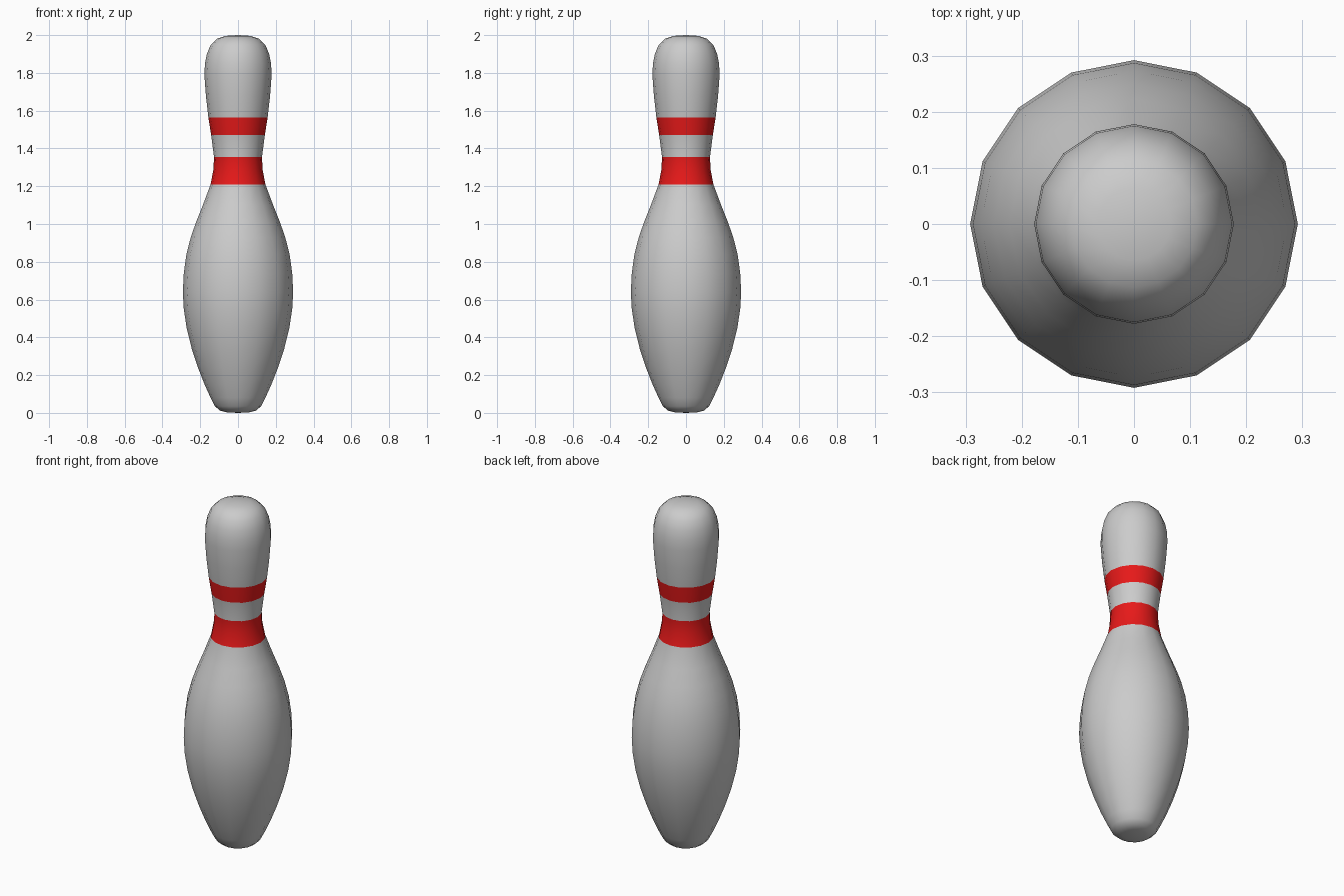
import bpy, bmesh
from math import cos, sin, pi

if "Cube" in bpy.data.objects:
    bpy.data.objects.remove(bpy.data.objects["Cube"])

SIDES = 16

# Half profile (radius, height) from base to crown
profile = [
    (0.06, 0.003), (0.095, 0.012), (0.122, 0.035), (0.145, 0.08), (0.177, 0.15),
    (0.212, 0.24), (0.245, 0.34), (0.272, 0.45), (0.287, 0.55), (0.292, 0.64),
    (0.287, 0.74), (0.273, 0.84), (0.25, 0.93), (0.222, 1.01), (0.186, 1.10),
    (0.145, 1.21), (0.13, 1.29), (0.127, 1.355), (0.142, 1.47), (0.157, 1.565),
    (0.17, 1.68), (0.178, 1.79), (0.175, 1.85), (0.165, 1.90), (0.145, 1.948),
    (0.113, 1.98), (0.065, 1.996),
]

# Painted bands (lower, upper height)
bands = [(1.21, 1.355), (1.47, 1.565)]


def material(name, colour):
    mat = bpy.data.materials.new(name)
    mat.diffuse_color = colour
    mat.use_nodes = True
    mat.node_tree.nodes["Principled BSDF"].inputs["Base Color"].default_value = mat.diffuse_color
    return mat


# Lathe the profile round the z axis
bm = bmesh.new()
rings = [[bm.verts.new((r * cos(2 * pi * i / SIDES), r * sin(2 * pi * i / SIDES), z))
          for i in range(SIDES)] for r, z in profile]
for k in range(len(rings) - 1):
    middle = (profile[k][1] + profile[k + 1][1]) / 2
    red = any(low < middle < high for low, high in bands)
    for i in range(SIDES):
        j = (i + 1) % SIDES
        face = bm.faces.new((rings[k][i], rings[k][j], rings[k + 1][j], rings[k + 1][i]))
        face.material_index = int(red)

# Close base and crown with shallow fans
base = bm.verts.new((0, 0, 0))
crown = bm.verts.new((0, 0, 2))
for i in range(SIDES):
    j = (i + 1) % SIDES
    bm.faces.new((base, rings[0][j], rings[0][i]))
    bm.faces.new((crown, rings[-1][i], rings[-1][j]))
for face in bm.faces:
    face.smooth = True

mesh = bpy.data.meshes.new("pin_body")
bm.to_mesh(mesh)
bm.free()
mesh.materials.append(material("pin_grey", (0.8, 0.8, 0.8, 1)))
mesh.materials.append(material("band_red", (0.8, 0.01, 0.01, 1)))
pin = bpy.data.objects.new("pin_body", mesh)
bpy.context.collection.objects.link(pin)
